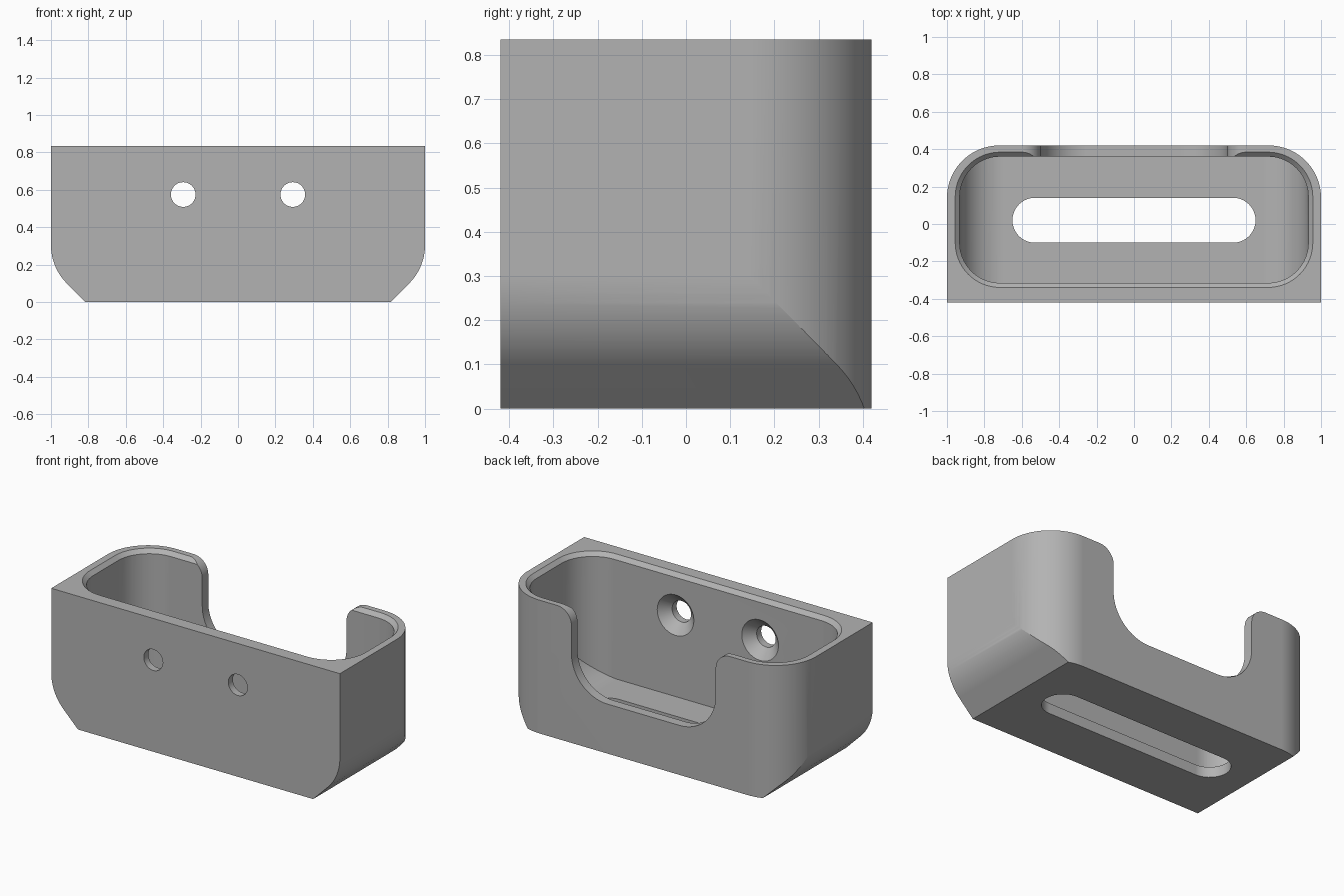
import bpy, bmesh
from math import sin, cos, radians, pi

cube = bpy.data.objects.get("Cube")
if cube:
    bpy.data.objects.remove(cube, do_unlink=True)

TOP = 0.835
STEPS = 20


def arc(cx, cy, r, start, end):
    """Points along an arc, angles in degrees."""
    angles = [radians(start + (end - start) * i / STEPS) for i in range(STEPS + 1)]
    return [(cx + r * cos(a), cy + r * sin(a)) for a in angles]


def mirrored(half):
    """Close a right-hand half outline with its mirror image."""
    return half + [(-x, y) for x, y in reversed(half)]


def rounded_rect(x, y0, y1, r):
    return mirrored(arc(x - r, y0 + r, r, -90, 0) + arc(x - r, y1 - r, r, 0, 90))


def loft(name, sections, axis):
    """Solid through (outline, position) sections stacked along an axis."""
    bm = bmesh.new()
    rings = []
    for pts, d in sections:
        rings.append([bm.verts.new((p, q, d) if axis == "z" else (p, d, q)) for p, q in pts])
    n = len(rings[0])
    for low, high in zip(rings, rings[1:]):
        for i in range(n):
            j = (i + 1) % n
            bm.faces.new((low[i], low[j], high[j], high[i]))
    bm.faces.new(rings[0][::-1])
    bm.faces.new(rings[-1])
    bmesh.ops.recalc_face_normals(bm, faces=bm.faces)
    mesh = bpy.data.meshes.new(name)
    bm.to_mesh(mesh)
    bm.free()
    obj = bpy.data.objects.new(name, mesh)
    bpy.context.collection.objects.link(obj)
    return obj


def prism(name, pts, axis, a, b):
    return loft(name, [(pts, a), (pts, b)], axis)


def activate(obj):
    bpy.ops.object.select_all(action="DESELECT")
    obj.select_set(True)
    bpy.context.view_layer.objects.active = obj


def combine(obj, tool, operation):
    """Apply a boolean and discard the tool."""
    tool.hide_render = True
    mod = obj.modifiers.new("cut", "BOOLEAN")
    mod.object = tool
    mod.operation = operation
    mod.solver = "EXACT"
    activate(obj)
    bpy.ops.object.modifier_apply(modifier=mod.name)
    bpy.data.objects.remove(tool, do_unlink=True)


# Outer body: rounded back corners crossed with a chamfered, rounded underside
plan = mirrored([(1, -0.42)] + arc(0.72, 0.14, 0.28, 0, 90))
body = prism("holder_body", plan, "z", -0.1, TOP)
front = mirrored([(0.815, 0)] + arc(0.71, 0.305, 0.29, -45, 0) + [(1.0, 0.6), (1.1, 0.6), (1.1, 1)])
front = [(x * 1.00005, z) for x, z in front]
combine(body, prism("underside_shape", front, "y", -0.6, 0.6), "INTERSECT")

# Cavity with rounded floor ends
cavity = prism("cavity", rounded_rect(0.932, -0.315, 0.36, 0.215), "z", 0, 1)
trough = mirrored(arc(0.693, 0.305, 0.24, -90, 0) + [(0.933, 1.2)])
combine(cavity, prism("trough", trough, "y", -0.6, 0.6), "INTERSECT")
combine(body, cavity, "DIFFERENCE")

# Bevel around the inner rim
def rim(grow):
    return rounded_rect(0.932 + grow, -0.315 - grow, 0.36 + grow, 0.215 + grow)

combine(body, loft("rim_bevel", [(rim(-0.01), TOP - 0.034), (rim(0.034), TOP + 0.01)], "z"),
        "DIFFERENCE")

# Open notch in the back wall, flared at the top
notch = mirrored(arc(0.25, 0.56, 0.25, -90, 0) + arc(0.6, TOP - 0.1, 0.1, 180, 90) + [(0.6, 1)])
combine(body, prism("back_notch", notch, "y", 0.25, 0.6), "DIFFERENCE")

# Long slot through the floor
slot = mirrored(arc(0.53, 0.02, 0.12, -90, 90))
combine(body, prism("floor_slot", slot, "z", -0.1, 0.2), "DIFFERENCE")

# Countersunk screw holes through the front wall
def circle(cx, r):
    return [(cx + r * cos(2 * pi * i / 48), 0.575 + r * sin(2 * pi * i / 48)) for i in range(48)]

for side in (-1, 1):
    x = side * 0.293
    small, large = circle(x, 0.066), circle(x, 0.127)
    hole = loft("screw_hole", [(small, -0.5), (small, -0.375), (large, -0.315), (large, -0.25)], "y")
    combine(body, hole, "DIFFERENCE")

# Plain grey finish
grey = bpy.data.materials.new("plain_grey")
grey.use_nodes = True
colour = (0.45, 0.45, 0.45, 1)
grey.diffuse_color = colour
grey.node_tree.nodes["Principled BSDF"].inputs["Base Color"].default_value = colour
body.data.materials.clear()
body.data.materials.append(grey)
for face in body.data.polygons:
    face.material_index = 0

activate(body)
bpy.ops.object.shade_smooth_by_angle(angle=radians(20))
weighted = body.modifiers.new("even_shading", "WEIGHTED_NORMAL")
weighted.keep_sharp = True
